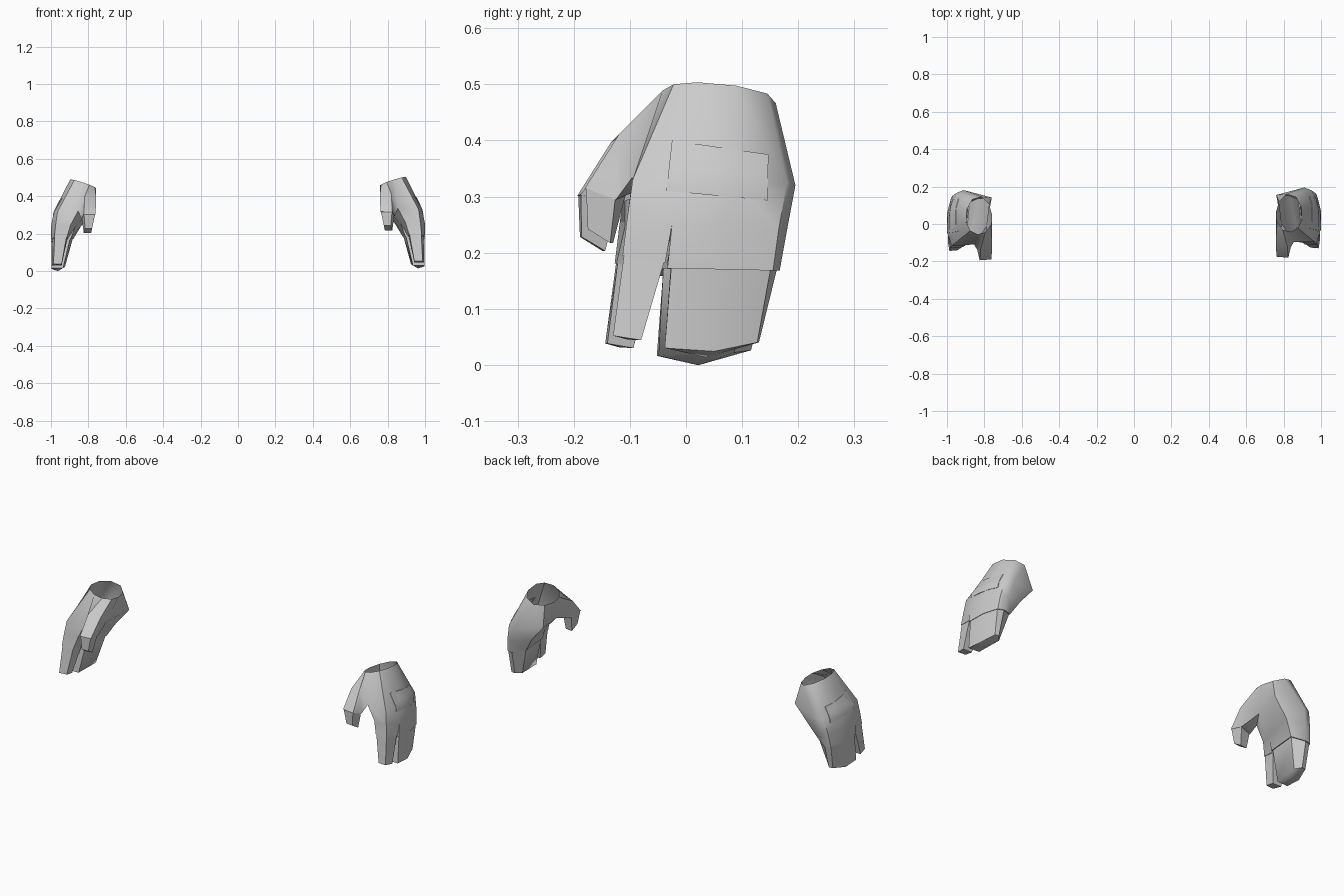
import bpy, bmesh, math
from mathutils import Vector
from mathutils.bvhtree import BVHTree

if "Cube" in bpy.data.objects:
    bpy.data.objects.remove(bpy.data.objects["Cube"])


def ring(bm, pts):
    return [bm.verts.new(p) for p in pts]


def bridge(bm, upper, lower):
    n = len(upper)
    for i in range(n):
        j = (i + 1) % n
        bm.faces.new((upper[i], lower[i], lower[j], upper[j]))


def shrink(pts, f):
    c = sum((Vector(p) for p in pts), Vector()) / len(pts)
    return [c + (Vector(p) - c) * f for p in pts]


# Right hand cross-sections, running outer side > back > inner side > front
wrist_xy = [(.897, .02), (.895, .09), (.865, .145), (.815, .16), (.775, .12),
            (.758, .06), (.765, .01), (.795, -.03), (.835, -.042), (.875, -.022)]
wrist = [(x, y, .479 + .32 * (x - .83) - .08 * (y - .06)) for x, y in wrist_xy]
knuckle = [(.985, -.025, .33), (.98, .09, .33), (.95, .18, .325), (.91, .195, .32),
           (.76, .155, .35), (.79, 0, .335), (.758, -.10, .40), (.82, -.12, .41),
           (.855, -.095, .335), (.965, -.095, .33)]
palm = [(1, -.025, .25), (.995, .07, .245), (.97, .165, .24), (.93, .18, .24),
        (.835, .15, .26), (.87, -.02, .25), (.895, -.095, .26), (.975, -.105, .26)]

# Sleeve ends and fingertips
thumb_end = [(.77, -.105, .303), (.762, -.175, .317), (.825, -.18, .315), (.838, -.125, .294)]
thumb_tip = [(.785, -.13, .217), (.78, -.172, .242), (.817, -.175, .242), (.825, -.135, .217)]
index_end = [(.995, -.037, .182), (.91, -.04, .185), (.915, -.11, .195), (.982, -.113, .195)]
index_tip = [(.995, -.08, .044), (.943, -.08, .044), (.943, -.126, .052), (.987, -.13, .052)]
block_end = [(1, -.033, .172), (1, .07, .17), (.978, .155, .168), (.945, .167, .168),
             (.88, .13, .185), (.895, -.033, .185)]
block_tip = [(.998, -.038, .03), (.996, .05, .024), (.972, .127, .04), (.95, .13, .04),
             (.925, .1, .036), (.935, -.035, .03)]


def glove_mesh():
    bm = bmesh.new()
    w, k = ring(bm, wrist), ring(bm, knuckle)
    bridge(bm, w, k)
    p = ring(bm, palm)
    bridge(bm, k[:6] + k[8:], p)
    # branches: thumb, index finger, remaining fingers
    for top, end in ((k[5:9], thumb_end),
                     ([p[0], p[5], p[6], p[7]], index_end),
                     (p[:6], block_end)):
        e = ring(bm, end)
        bridge(bm, top, e)
        bridge(bm, e, ring(bm, shrink(end, .9)))
    return bm


def tip_mesh(end, tip, drop):
    bm = bmesh.new()
    a, b = ring(bm, shrink(end, .94)), ring(bm, tip)
    bridge(bm, a, b)
    c = sum((Vector(q) for q in tip), Vector()) / len(tip)
    m = bm.verts.new(c - Vector((0, .02 if drop > .01 else 0, drop)))
    for i in range(len(b)):
        bm.faces.new((b[i], m, b[(i + 1) % len(b)]))
    return bm


def plate_mesh():
    # thin back-of-hand plate draped over the glove's outer side
    g = glove_mesh()
    tree = BVHTree.FromBMesh(g)
    g.free()
    corners = [Vector(c) for c in ((-.035, .31), (.145, .293), (.147, .375), (-.025, .40))]
    bm = bmesh.new()
    n = 4
    outer, inner = [], []
    for i in range(n + 1):
        for j in range(n + 1):
            u, v = i / n, j / n
            q = corners[0].lerp(corners[1], u).lerp(corners[3].lerp(corners[2], u), v)
            hit = tree.ray_cast(Vector((2, q.x, q.y)), Vector((-1, 0, 0)))[0]
            outer.append(bm.verts.new((hit.x + .003, q.x, q.y)))
    for i in range(n):
        for j in range(n):
            s = i * (n + 1) + j
            bm.faces.new((outer[s], outer[s + n + 1], outer[s + n + 2], outer[s + 1]))
    rim = [e for e in bm.edges if e.is_boundary]
    ext = bmesh.ops.extrude_edge_only(bm, edges=rim)
    for v in ext['geom']:
        if isinstance(v, bmesh.types.BMVert):
            v.co.x -= .006
    return bm


def add(name, bm, side):
    # left hand is mirrored and sits slightly lower and further forward
    for v in bm.verts:
        if side < 0:
            v.co = Vector((-v.co.x, v.co.y - .014, v.co.z - .014))
    bmesh.ops.recalc_face_normals(bm, faces=bm.faces[:])
    me = bpy.data.meshes.new(name)
    bm.to_mesh(me)
    bm.free()
    ob = bpy.data.objects.new(name, me)
    bpy.context.collection.objects.link(ob)
    bpy.ops.object.select_all(action='DESELECT')
    ob.select_set(True)
    bpy.context.view_layer.objects.active = ob
    bpy.ops.object.shade_smooth_by_angle(angle=math.radians(50))


for side, label in ((1, "right"), (-1, "left")):
    add(label + "_glove", glove_mesh(), side)
    add(label + "_thumb_tip", tip_mesh(thumb_end, thumb_tip, 0), side)
    add(label + "_index_finger", tip_mesh(index_end, index_tip, .003), side)
    add(label + "_joined_fingers", tip_mesh(block_end, block_tip, .02), side)
    add(label + "_back_plate", plate_mesh(), side)
